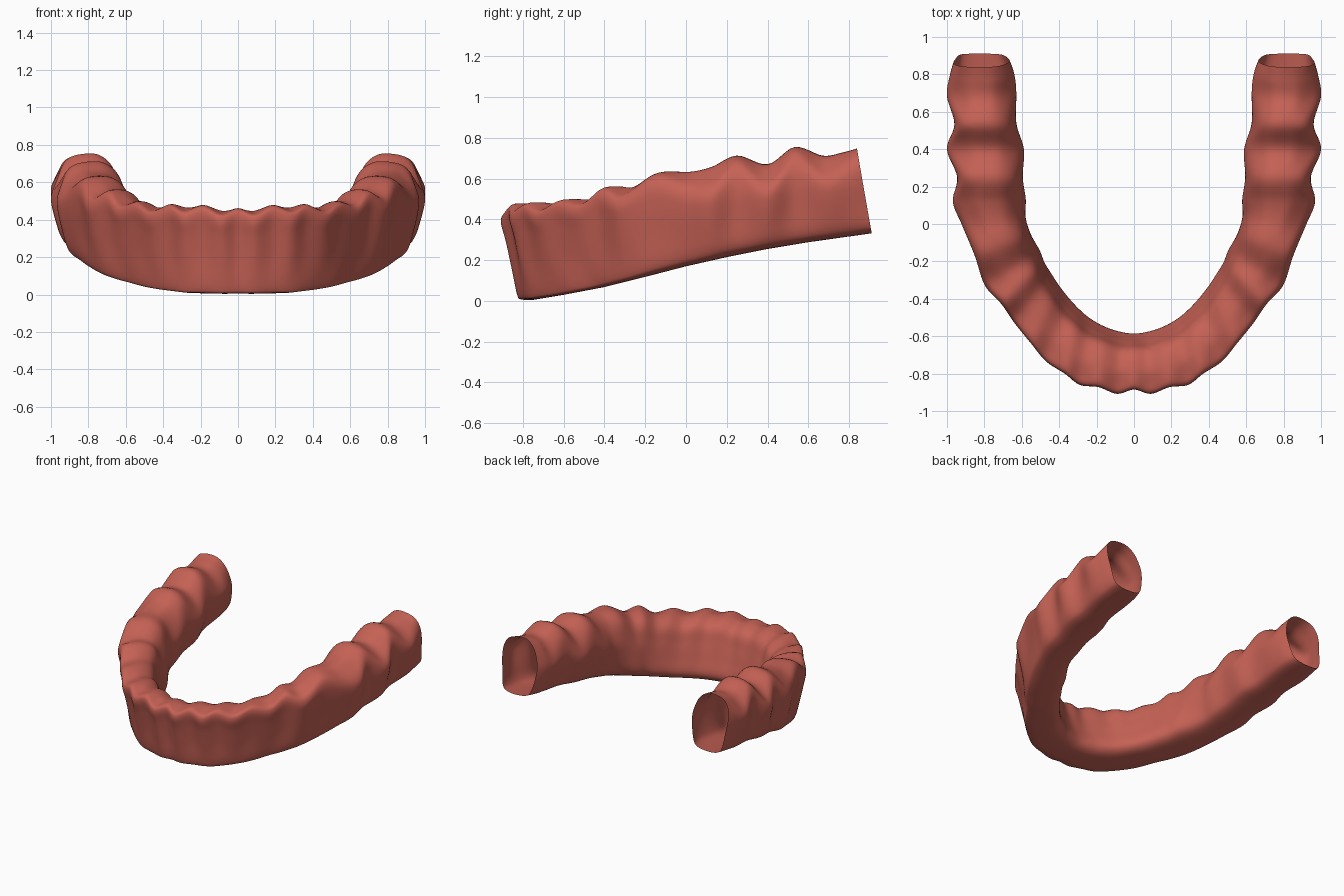
import bpy, bmesh
from mathutils import Vector

if "Cube" in bpy.data.objects:
    bpy.data.objects.remove(bpy.data.objects["Cube"])

# Stations along half the arch, alternating gap between teeth / tooth centre:
# outer x, outer y, inner x, inner y, crest height, tooth-centre amount
STATIONS = [
    (0.00, -.885, 0.00, -.58, .46, 0), (.09, -.908, .07, -.57, .45, 1),
    (.19, -.872, .15, -.545, .477, 0), (.29, -.86, .23, -.50, .467, 1),
    (.37, -.80, .29, -.45, .482, 0), (.47, -.735, .345, -.39, .468, 1),
    (.55, -.64, .395, -.325, .497, 0), (.64, -.53, .435, -.26, .505, 1),
    (.71, -.43, .47, -.20, .56, 0), (.80, -.33, .495, -.13, .56, 1),
    (.855, -.17, .54, -.05, .63, 0), (.925, 0, .572, .04, .632, .8),
    (.97, .12, .575, .13, .655, 1), (.945, .25, .595, .25, .71, 0),
    (1.0, .40, .59, .40, .668, 1), (.96, .535, .63, .54, .752, 0),
    (1.0, .69, .63, .70, .71, 1), (.985, .80, .64, .80, .725, .5),
    (.965, .875, .665, .875, .745, 0)]

# Cross-sections (across, up): leaning at the front, upright at the back
FRONT = [(.45, 0), (.70, .01), (.78, .07), (.86, .4), (.94, .7), (1, .9), (.94, .99),
         (.7, 1), (.45, .96), (.28, .86), (.19, .65), (.1, .4), (.02, .14), (.14, .02)]
BACK = [(.5, 0), (.76, .02), (.88, .11), (.95, .35), (1, .62), (.97, .82), (.84, .95),
        (.6, 1), (.35, .99), (.15, .88), (.03, .68), (0, .48), (.08, .18), (.2, .04)]
BOTTOM = [(-.85, 0), (-.75, .005), (-.6, .03), (-.4, .068), (-.2, .118), (0, .17),
          (.2, .215), (.4, .255), (.6, .288), (.92, .333)]


def clamp(t):
    t = max(0, min(1, t))
    return t * t * (3 - 2 * t)


def bottom(y):
    for (a, za), (b, zb) in zip(BOTTOM, BOTTOM[1:]):
        if y <= b:
            return za + (zb - za) * max(0, (y - a) / (b - a))
    return BOTTOM[-1][1]


def spline(points, steps, closed):
    """Catmull-Rom curve through points of any dimension."""
    n, out = len(points), []
    pick = lambda i: points[i % n] if closed else points[max(0, min(n - 1, i))]
    for i in range(n if closed else n - 1):
        p = [pick(i + k) for k in (-1, 0, 1, 2)]
        for s in range(steps):
            t = s / steps
            out.append(tuple(.5 * (2 * b + (c - a) * t + (2 * a - 5 * b + 4 * c - d) * t * t
                                   + (3 * b - a - 3 * c + d) * t ** 3) for a, b, c, d in zip(*p)))
    if not closed:
        out.append(tuple(points[-1]))
    return out


# Full arch: mirror the half list, then smooth it
mirrored = [(-a, b, -c, d, e, f) for a, b, c, d, e, f in STATIONS[:0:-1]]
arch = spline(mirrored + STATIONS, 6, False)
front, back = spline(FRONT, 5, True), spline(BACK, 5, True)

bm = bmesh.new()
rings = []
for ox, oy, ix, iy, top, tooth in arch:
    my = (oy + iy) / 2
    s = clamp((my + .6) / .9)
    ring = []
    for (fu, fv), (bu, bv) in zip(front, back):
        u, v = fu + (bu - fu) * s, fv + (bv - fv) * s
        # root bulges fade out towards the base; gum line dips at each tooth
        u += .05 * (.5 - tooth) * clamp((u - .6) / .3) * (1 - clamp(v / .5))
        dip = clamp((u - .6) / .3) * clamp((v - .5) / .4)
        lingual = clamp((.35 - u) / .25) * clamp((v - .5) / .4)
        v -= tooth * (.10 * dip * (.4 + .6 * s) + .05 * lingual)
        x, y = ix + (ox - ix) * u, iy + (oy - iy) * u
        y += .036 * (1 - 2 * v) * clamp((my - .45) / .4)   # slanted open ends
        zb = bottom(y)
        ring.append(bm.verts.new((x, y, zb + v * (top - zb))))
    rings.append(ring)

# Skin the rings into a tube with open ends
n = len(front)
for a, b in zip(rings, rings[1:]):
    for j in range(n):
        k = (j + 1) % n
        bm.faces.new((a[j], a[k], b[k], b[j]))
bmesh.ops.recalc_face_normals(bm, faces=bm.faces)
# make the tube face outwards
probe = max(bm.faces, key=lambda f: f.calc_center_median().x)
if probe.normal.x < 0:
    bmesh.ops.reverse_faces(bm, faces=bm.faces)
for f in bm.faces:
    f.smooth = True

mesh = bpy.data.meshes.new("lower_gum")
bm.to_mesh(mesh)
bm.free()
gum = bpy.data.objects.new("lower_gum", mesh)
bpy.context.collection.objects.link(gum)

pink = bpy.data.materials.new("gum_pink")
pink.diffuse_color = (.56, .12, .09, 1)
pink.use_nodes = True
pink.node_tree.nodes["Principled BSDF"].inputs["Base Color"].default_value = pink.diffuse_color
mesh.materials.append(pink)
